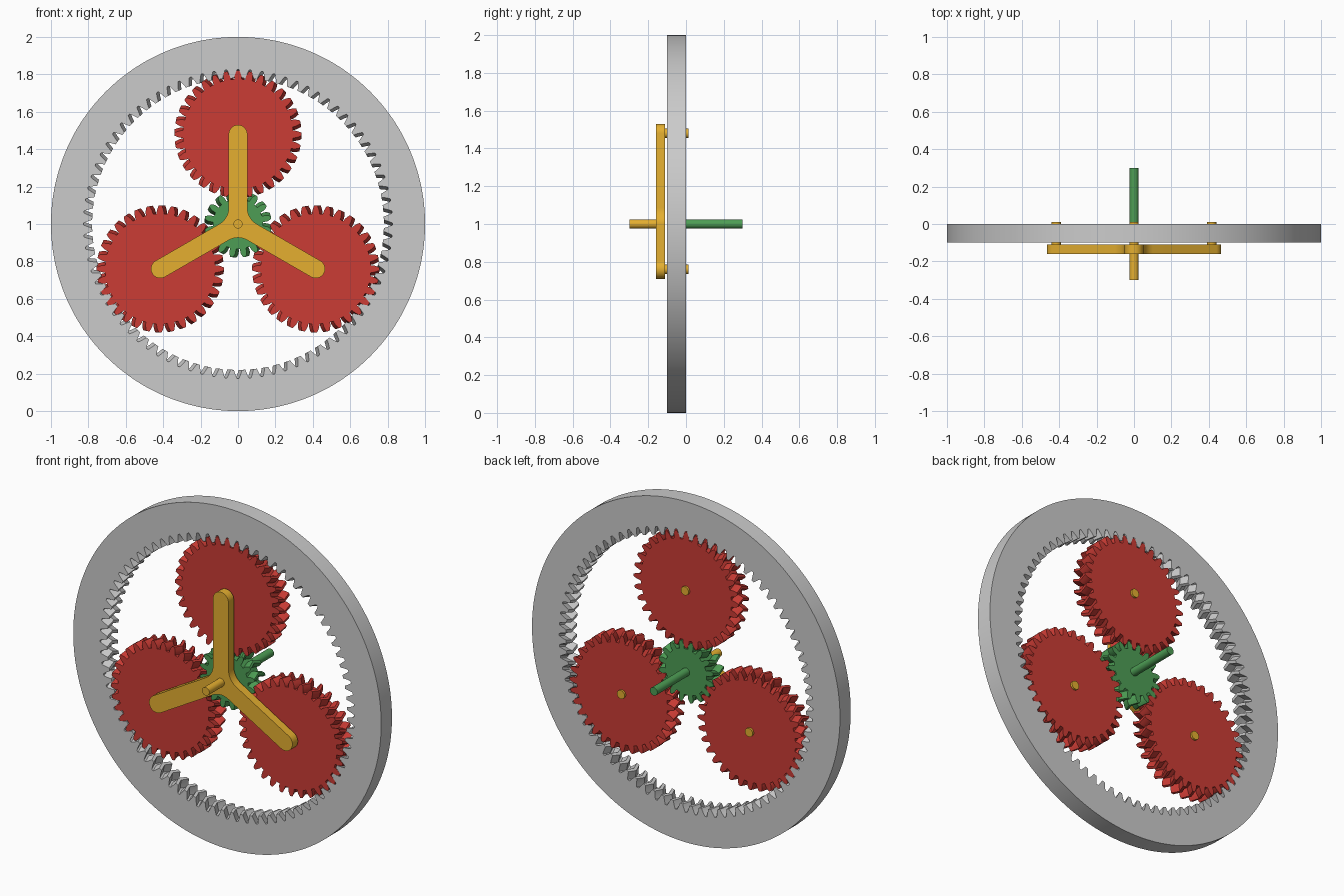
import bpy, bmesh
from math import sin, cos, tan, acos, pi, radians, sqrt

if "Cube" in bpy.data.objects:
    bpy.data.objects.remove(bpy.data.objects["Cube"])

M = 0.02                                  # gear module
D = 0.48                                  # planet centre distance
FRONT, MID, BACK = -0.1, -0.05, 0.0       # gear layers along y
SHIFT = 0.018                             # herringbone offset at mid layer


def material(name, rgb):
    m = bpy.data.materials.new(name)
    m.diffuse_color = (*rgb, 1)
    m.use_nodes = True
    m.node_tree.nodes["Principled BSDF"].inputs["Base Color"].default_value = m.diffuse_color
    return m


RED = material("red", (0.6, 0.045, 0.035))
GREEN = material("green", (0.075, 0.34, 0.09))
GOLD = material("gold", (0.78, 0.43, 0.03))


def polar(r, a):
    return (r * cos(a), r * sin(a))


def circle(r, n=32, start=0):
    return [polar(r, start + 2 * pi * i / n) for i in range(n)]


def loft(name, layers, mat=None, center=(0, 0), outer=None):
    """Skin (y, profile) layers; an outer profile turns them into a hole."""
    bm = bmesh.new()

    def ring(y, pts):
        return [bm.verts.new((u + center[0], y, v + center[1] + 1)) for u, v in pts]

    def bridge(a, b):
        n = len(a)
        for i in range(n):
            j = (i + 1) % n
            bm.faces.new((a[i], a[j], b[j], b[i]))

    rings = [ring(y, p) for y, p in layers]
    for a, b in zip(rings, rings[1:]):
        bridge(a, b)
    if outer:
        o0, o1 = ring(layers[0][0], outer), ring(layers[-1][0], outer)
        bridge(o0, o1)
        bridge(rings[0], o0)
        bridge(rings[-1], o1)
    else:
        bm.faces.new(rings[0])
        bm.faces.new(rings[-1])
    bmesh.ops.recalc_face_normals(bm, faces=bm.faces)
    me = bpy.data.meshes.new(name)
    bm.to_mesh(me)
    bm.free()
    ob = bpy.data.objects.new(name, me)
    bpy.context.collection.objects.link(ob)
    if mat:
        me.materials.append(mat)
    bpy.ops.object.select_all(action='DESELECT')
    ob.select_set(True)
    bpy.context.view_layer.objects.active = ob
    bpy.ops.object.shade_smooth_by_angle(angle=radians(25))
    return ob


def teeth(n, r_low, r_high, phase, steps=5):
    """Involute tooth outline, 20 degree pressure angle."""
    rp = n * M / 2
    rb = rp * cos(radians(20))

    def inv(a):
        return tan(a) - a

    def half(r):
        return pi / (2 * n) + inv(radians(20)) - inv(acos(rb / max(r, rb)))

    radii = [r_low + (r_high - r_low) * i / (steps - 1) for i in range(steps)]
    pts = []
    for k in range(n):
        c = phase + 2 * pi * k / n
        pts += [polar(r, c - half(r)) for r in radii]
        pts += [polar(r, c + half(r)) for r in reversed(radii)]
    return pts


def herringbone(n, r_low, r_high, phase, hand):
    twist = hand * SHIFT / (n * M / 2)
    flat = teeth(n, r_low, r_high, phase)
    mid = teeth(n, r_low, r_high, phase + twist)
    return [(FRONT, flat), (MID, mid), (BACK, flat)]


# Ring gear with internal teeth
loft("ring_gear", herringbone(80, 0.78, 0.825, pi / 2, -1),
     outer=circle(1.0, 800, pi / 2 - pi / 80 * 0.6))

# Sun gear and its rear shaft
loft("sun_gear", herringbone(16, 0.135, 0.18, pi / 2 + pi / 16, 1), GREEN)
loft("sun_shaft", [(BACK - 0.01, circle(0.024)), (0.3, circle(0.024))], GREEN)

# Planet gears and their pins
ARMS = [pi / 2 + 2 * pi * k / 3 for k in range(3)]
for k, a in enumerate(ARMS, 1):
    pos = polar(D, a)
    loft(f"planet_gear_{k}", herringbone(32, 0.295, 0.34, pi / 2, -1), RED, pos)
    loft(f"planet_pin_{k}", [(-0.12, circle(0.025)), (0.012, circle(0.025))], GOLD, pos)

# Three-armed carrier plate with rounded tips and filleted inner corners
W, R = 0.05, 0.1
outline = []
for a in ARMS:
    cx, cy = polar(D, a)
    for i in range(17):
        u, v = polar(W, a - pi / 2 + pi * i / 16)
        outline.append((cx + u, cy + v))
    b = a + pi / 3
    fx, fy = polar((W + R) * 2 / sqrt(3), b)
    for i in range(9):
        u, v = polar(R, b + pi + pi / 6 - pi / 3 * i / 8 - 0)
        outline.append((fx + u, fy + v))
# fillet arcs run from one arm edge to the next
fixed = []
for k in range(3):
    tip = outline[k * 26:k * 26 + 17]
    arc = outline[k * 26 + 17:k * 26 + 26]
    end = tip[-1]
    if (arc[0][0] - end[0]) ** 2 + (arc[0][1] - end[1]) ** 2 > \
            (arc[-1][0] - end[0]) ** 2 + (arc[-1][1] - end[1]) ** 2:
        arc.reverse()
    fixed += tip + arc
loft("carrier", [(-0.16, fixed), (-0.11, fixed)], GOLD)
loft("carrier_shaft", [(-0.3, circle(0.024)), (-0.15, circle(0.024))], GOLD)
